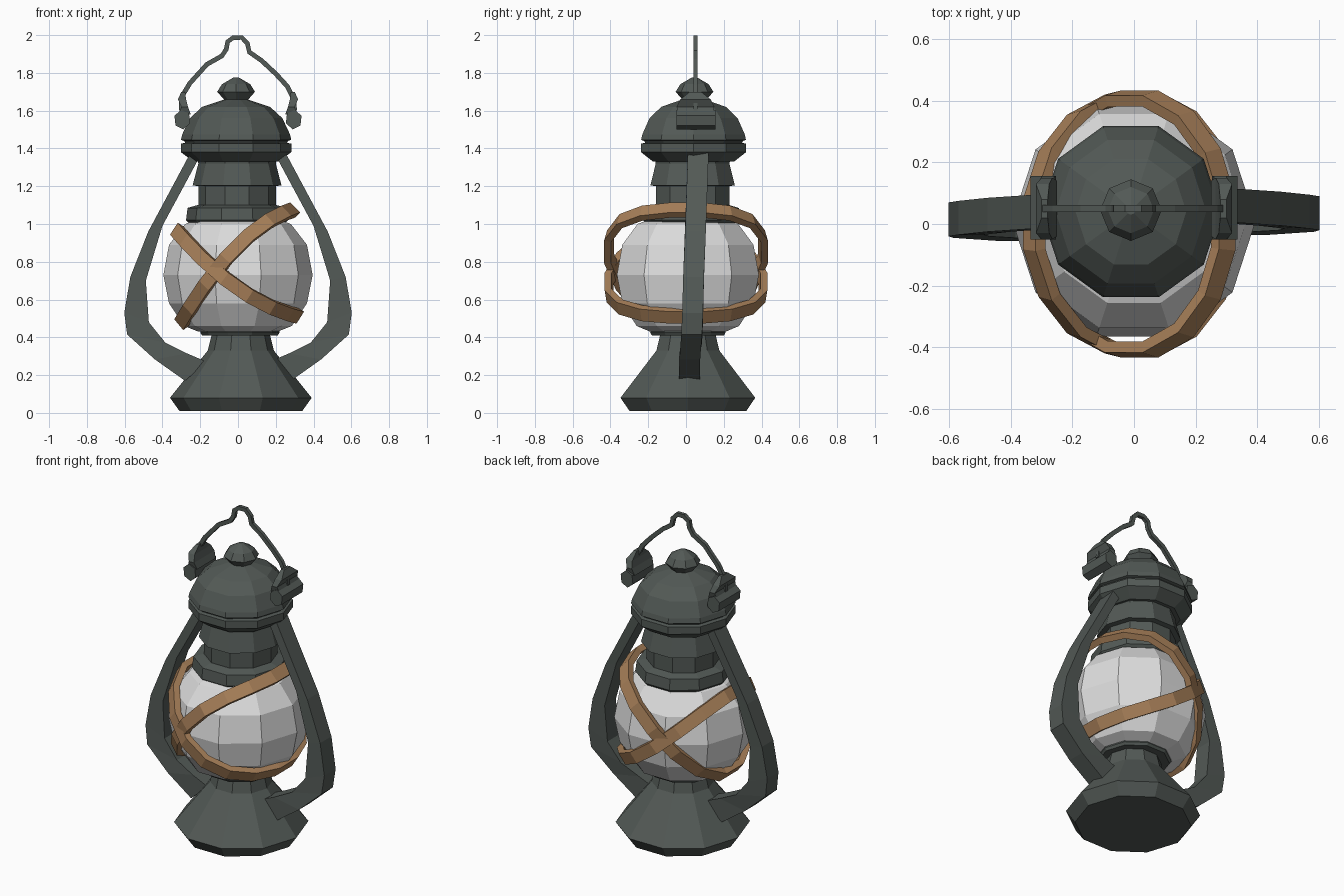
import bpy, bmesh, math
from mathutils import Vector

if "Cube" in bpy.data.objects:
    bpy.data.objects.remove(bpy.data.objects["Cube"])


def material(name, rgb):
    m = bpy.data.materials.new(name)
    m.diffuse_color = (*rgb, 1)
    m.use_nodes = True
    m.node_tree.nodes["Principled BSDF"].inputs["Base Color"].default_value = m.diffuse_color
    return m


IRON = material("dark iron", (0.085, 0.1, 0.092))
GLASS = material("frosted glass", (0.72, 0.72, 0.72))
ROPE = material("tan strap", (0.39, 0.215, 0.1))


def loft(name, rings, mat, closed=False):
    """Skin a list of equal-length point rings; cap the ends unless closed."""
    bm = bmesh.new()
    rows = [[bm.verts.new(p) for p in r] for r in rings]
    n = len(rows[0])
    pairs = list(zip(rows, rows[1:])) + ([(rows[-1], rows[0])] if closed else [])
    for a, b in pairs:
        for i in range(n):
            j = (i + 1) % n
            bm.faces.new((a[i], a[j], b[j], b[i]))
    if not closed:
        bm.faces.new(rows[0][::-1])
        bm.faces.new(rows[-1])
    bmesh.ops.recalc_face_normals(bm, faces=bm.faces[:])
    me = bpy.data.meshes.new(name)
    bm.to_mesh(me)
    bm.free()
    me.materials.append(mat)
    ob = bpy.data.objects.new(name, me)
    bpy.context.collection.objects.link(ob)
    return ob


def lathe(name, profile, mat, cx=0.0, cy=0.0, sides=10):
    rings = [[(cx + r * math.cos(math.tau * i / sides),
               cy + r * math.sin(math.tau * i / sides), z) for i in range(sides)]
             for r, z in profile]
    return loft(name, rings, mat)


# foot and fuel base
lathe("base", [(0.325, 0.01), (0.375, 0.08), (0.175, 0.33), (0.155, 0.41)],
      IRON, 0.015, 0.01)
lathe("burner_ring", [(0.2, 0.41), (0.21, 0.425), (0.205, 0.455)], IRON, 0.01, 0.01)

# glass globe
lathe("globe", [(0.21, 0.43), (0.285, 0.46), (0.365, 0.58), (0.395, 0.73),
                (0.365, 0.89), (0.28, 1.0), (0.2, 1.03)], GLASS, 0.0, 0.01)

# chimney
lathe("chimney_collar", [(0.25, 1.0), (0.27, 1.02), (0.262, 1.085), (0.21, 1.1)],
      IRON, -0.005, 0.03)
lathe("chimney", [(0.205, 1.08), (0.205, 1.2), (0.235, 1.205), (0.205, 1.32),
                  (0.215, 1.36)], IRON, -0.005, 0.035)

# cap with grooved rim
lathe("cap", [(0.225, 1.33), (0.292, 1.38), (0.292, 1.425), (0.27, 1.43), (0.275, 1.44),
              (0.292, 1.445), (0.285, 1.475), (0.245, 1.56), (0.18, 1.62), (0.06, 1.66)],
      IRON, -0.01, 0.04)
lathe("cap_knob", [(0.05, 1.64), (0.065, 1.66), (0.1, 1.7), (0.075, 1.74), (0.015, 1.775)],
      IRON, -0.01, 0.045, 8)

# side arms: outer x, outer z, inner x, inner z, y centre
ARM = [(0.25, 1.38, 0.19, 1.38, 0.055), (0.475, 0.96, 0.4, 0.99, 0.04),
       (0.57, 0.72, 0.488, 0.70, 0.03), (0.602, 0.53, 0.472, 0.48, 0.025),
       (0.587, 0.415, 0.385, 0.372, 0.02), (0.44, 0.283, 0.27, 0.315, 0.01),
       (0.28, 0.17, 0.165, 0.27, 0.008)]
for side, s, dy in (("left", -1, -0.01), ("right", 1, 0.01)):
    rings = []
    for ox, oz, ix, iz, y in ARM:
        a, b = y + dy - 0.055, y + dy + 0.055
        rings.append([(s * ox, a, oz), (s * ox, b, oz), (s * ix, b, iz), (s * ix, a, iz)])
    loft(side + "_arm", rings, IRON)

    # handle ears: a roll along y with a plate rising from it
    roll = [(0.295 + 0.045 * math.cos(k * math.tau / 6 + 0.4),
             1.553 + 0.052 * math.sin(k * math.tau / 6 + 0.4)) for k in range(6)]
    loft(side + "_ear_roll", [[(s * x, y, z) for x, z in roll] for y in (-0.05, 0.155)], IRON)
    loft(side + "_ear_plate",
         [[(s * x, 0.05 + e * h, z) for x, e in ((x0, -1), (x0, 1), (x1, 1), (x1, -1))]
          for x0, x1, z, h in ((0.25, 0.315, 1.58, 0.09), (0.265, 0.3, 1.62, 0.1),
                               (0.275, 0.318, 1.66, 0.08), (0.28, 0.3, 1.7, 0.03))], IRON)


def sweep(name, pts, outward, width, thick, mat, closed=False):
    """Sweep a flat rectangle along pts; thickness lies along the outward direction."""
    rings, n = [], len(pts)
    for i, p in enumerate(pts):
        a = pts[(i - 1) % n] if closed or i else p
        b = pts[(i + 1) % n] if closed or i < n - 1 else p
        t = (b - a).normalized()
        o = outward(p)
        o = (o - t * o.dot(t)).normalized()
        w = t.cross(o)
        rings.append([p + o * thick * u / 2 + w * width * v / 2
                      for u, v in ((1, 1), (1, -1), (-1, -1), (-1, 1))])
    return loft(name, rings, mat, closed)


# wire handle
WIRE = [(-0.3, 1.6), (-0.3, 1.67), (-0.255, 1.745), (-0.165, 1.845), (-0.085, 1.89),
        (-0.062, 1.925), (-0.055, 1.965), (-0.025, 1.987), (0.02, 1.987), (0.05, 1.955),
        (0.06, 1.91), (0.125, 1.865), (0.2, 1.795), (0.26, 1.73), (0.295, 1.66), (0.3, 1.6)]
sweep("handle", [Vector((x, 0.05, z)) for x, z in WIRE],
      lambda p: Vector((p.x, 0, p.z - 1.6)), 0.022, 0.025, IRON)

# two tilted straps crossing around the globe; z bends as a quadratic in x
STRAPS = {"rising_strap": (0.30, -0.005, 0.885, 1.0, -1.2),
          "falling_strap": (0.325, -0.005, 0.66, -0.70, 0.75)}
for name, (rx, cx, z0, slope, bend) in STRAPS.items():
    pts = []
    for k in range(16):
        t = math.tau * (k + 0.5) / 16
        x = cx + rx * math.cos(t)
        pts.append(Vector((x, 0.415 * math.sin(t), z0 + slope * x + bend * x * x)))
    sweep(name, pts, lambda p: Vector((p.x, p.y, (p.z - 0.74) * 0.9)),
          0.075, 0.038, ROPE, True)
